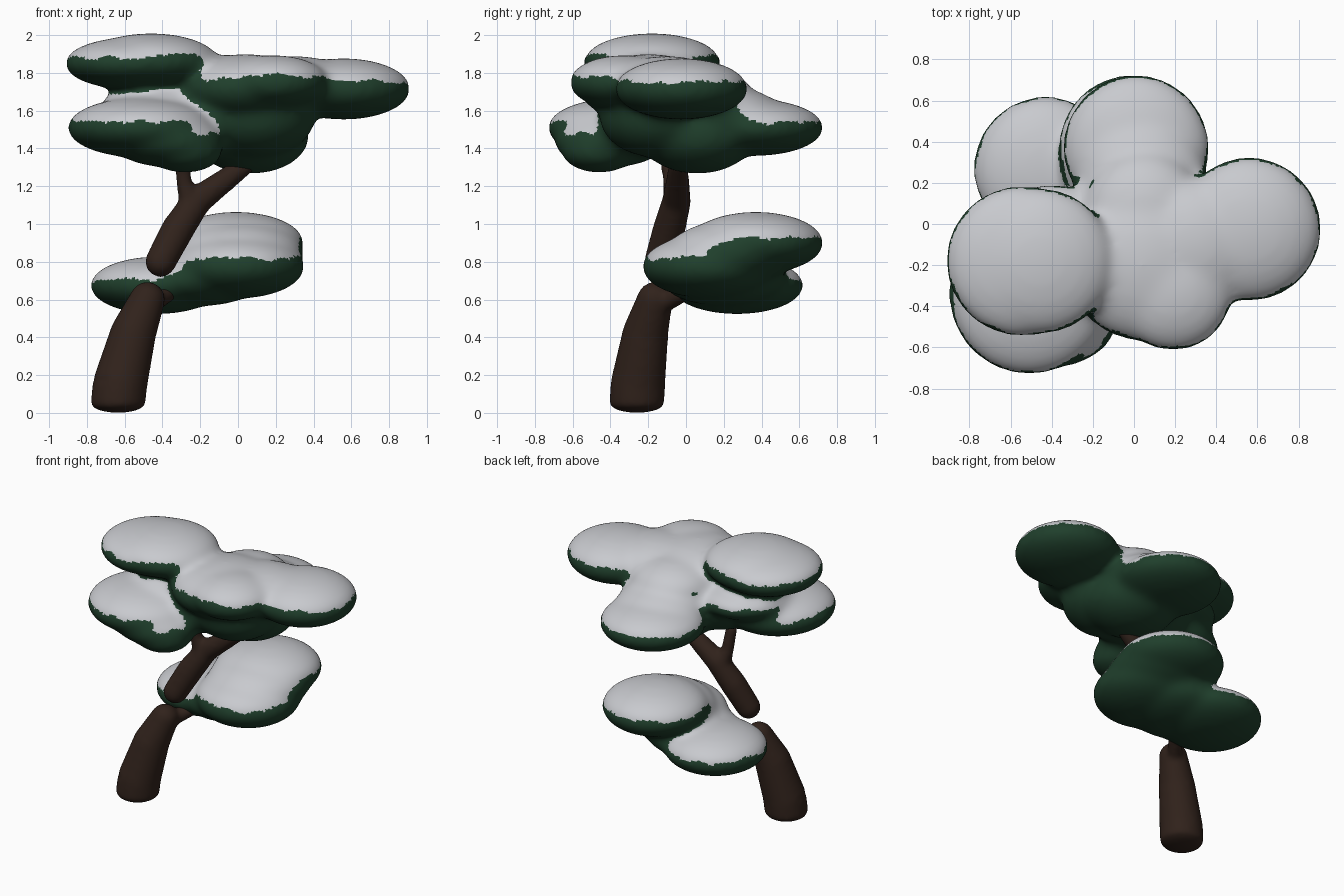
import bpy, bmesh, math
from mathutils import Matrix, Vector, noise

if "Cube" in bpy.data.objects:
    bpy.data.objects.remove(bpy.data.objects["Cube"])


def material(name, rgb):
    m = bpy.data.materials.new(name)
    m.diffuse_color = (*rgb, 1)
    m.use_nodes = True
    m.node_tree.nodes["Principled BSDF"].inputs["Base Color"].default_value = m.diffuse_color
    return m


bark = material("bark", (0.03, 0.016, 0.011))
leaf = material("leaf_green", (0.014, 0.05, 0.025))
snow = material("snow", (0.58, 0.59, 0.62))


def add_object(name, mesh):
    ob = bpy.data.objects.new(name, mesh)
    bpy.context.collection.objects.link(ob)
    return ob


def fused(ob, voxel, passes):
    """Melt overlapping pieces into one soft surface; return a plain mesh object."""
    r = ob.modifiers.new("fuse", 'REMESH')
    r.mode = 'VOXEL'
    r.voxel_size = voxel
    s = ob.modifiers.new("soften", 'SMOOTH')
    s.factor = 0.5
    s.iterations = passes
    dg = bpy.context.evaluated_depsgraph_get()
    mesh = bpy.data.meshes.new_from_object(ob.evaluated_get(dg))
    ob.modifiers.clear()
    ob.data = mesh
    for p in mesh.polygons:
        p.use_smooth = True
    return ob


def foliage(name, lobes):
    """Flattened round lobes (x, y, z, radius, half height), snow on upward faces."""
    bm = bmesh.new()
    for x, y, z, r, h in lobes:
        mat = Matrix.Translation((x, y, z)) @ Matrix.Diagonal((r, r, h, 1))
        bmesh.ops.create_icosphere(bm, subdivisions=4, radius=1, matrix=mat)
    mesh = bpy.data.meshes.new(name)
    bm.to_mesh(mesh)
    bm.free()
    ob = fused(add_object(name, mesh), 0.02, 30)
    ob.data.materials.clear()
    ob.data.materials.append(leaf)
    ob.data.materials.append(snow)
    for p in ob.data.polygons:
        ragged = 0.25 * noise.noise(p.center * 8)
        p.material_index = 1 if p.normal.z > 0.42 + ragged else 0
    return ob


def wood(name, limbs):
    """Tapering limbs, each a list of (x, y, z, radius), with rounded ends."""
    bm = bmesh.new()
    for pts in limbs:
        for a, b in zip(pts, pts[1:]):
            pa, pb = Vector(a[:3]), Vector(b[:3])
            axis = pb - pa
            rot = axis.to_track_quat('Z', 'Y').to_matrix().to_4x4()
            bmesh.ops.create_cone(bm, cap_ends=True, segments=24, radius1=a[3], radius2=b[3],
                                  depth=axis.length,
                                  matrix=Matrix.Translation((pa + pb) / 2) @ rot)
        for x, y, z, r in pts:
            h = r if z > 0.2 else 0.05
            mat = Matrix.Translation((x, y, z)) @ Matrix.Diagonal((r, r, h, 1))
            bmesh.ops.create_icosphere(bm, subdivisions=3, radius=1, matrix=mat)
    mesh = bpy.data.meshes.new(name)
    bm.to_mesh(mesh)
    bm.free()
    ob = fused(add_object(name, mesh), 0.016, 8)
    ob.data.materials.clear()
    ob.data.materials.append(bark)
    return ob


# Leaning lower trunk with a stub towards the low foliage
wood("lower_trunk", [
    [(-0.635, -0.26, 0.05, 0.145), (-0.625, -0.255, 0.15, 0.145),
     (-0.555, -0.215, 0.42, 0.122), (-0.48, -0.165, 0.60, 0.095)],
    [(-0.47, -0.14, 0.57, 0.055), (-0.36, 0.0, 0.64, 0.045)],
])

# Upper trunk that forks into two branches
wood("forked_branch", [
    [(-0.41, -0.14, 0.80, 0.082), (-0.32, -0.09, 0.97, 0.087),
     (-0.22, -0.05, 1.12, 0.077), (0.05, -0.04, 1.32, 0.05)],
    [(-0.25, -0.06, 1.11, 0.065), (-0.285, -0.08, 1.22, 0.042), (-0.30, -0.10, 1.36, 0.04)],
])

# Low snowy foliage pad
foliage("lower_foliage", [
    (-0.43, 0.27, 0.675, 0.355, 0.153),
    (-0.01, 0.37, 0.90, 0.36, 0.165),
    (0.0, 0.12, 0.775, 0.355, 0.17),
    (0.0, 0.25, 0.85, 0.35, 0.17),
    (-0.2, 0.2, 0.705, 0.33, 0.14),
])

# Main snowy crown, outer pads first, then the lobes that bind them
foliage("crown", [
    (-0.55, -0.18, 1.85, 0.37, 0.14),
    (-0.46, -0.18, 1.86, 0.36, 0.15),
    (-0.51, -0.34, 1.51, 0.395, 0.16),
    (0.01, 0.37, 1.51, 0.36, 0.15),
    (0.56, -0.025, 1.715, 0.355, 0.163),
    (0.19, -0.33, 1.75, 0.29, 0.145),
    (0.04, -0.2, 1.72, 0.37, 0.18),
    (0.3, -0.1, 1.73, 0.31, 0.16),
    (0.05, 0.05, 1.68, 0.3, 0.17),
    (0.04, 0.2, 1.57, 0.32, 0.16),
    (0.07, 0.06, 1.47, 0.31, 0.205),
    (0.1, -0.15, 1.57, 0.31, 0.22),
    (-0.28, -0.46, 1.385, 0.20, 0.115),
    (-0.37, -0.40, 1.44, 0.30, 0.14),
    (-0.18, -0.15, 1.54, 0.32, 0.19),
    (-0.4, -0.12, 1.63, 0.32, 0.12),
])
